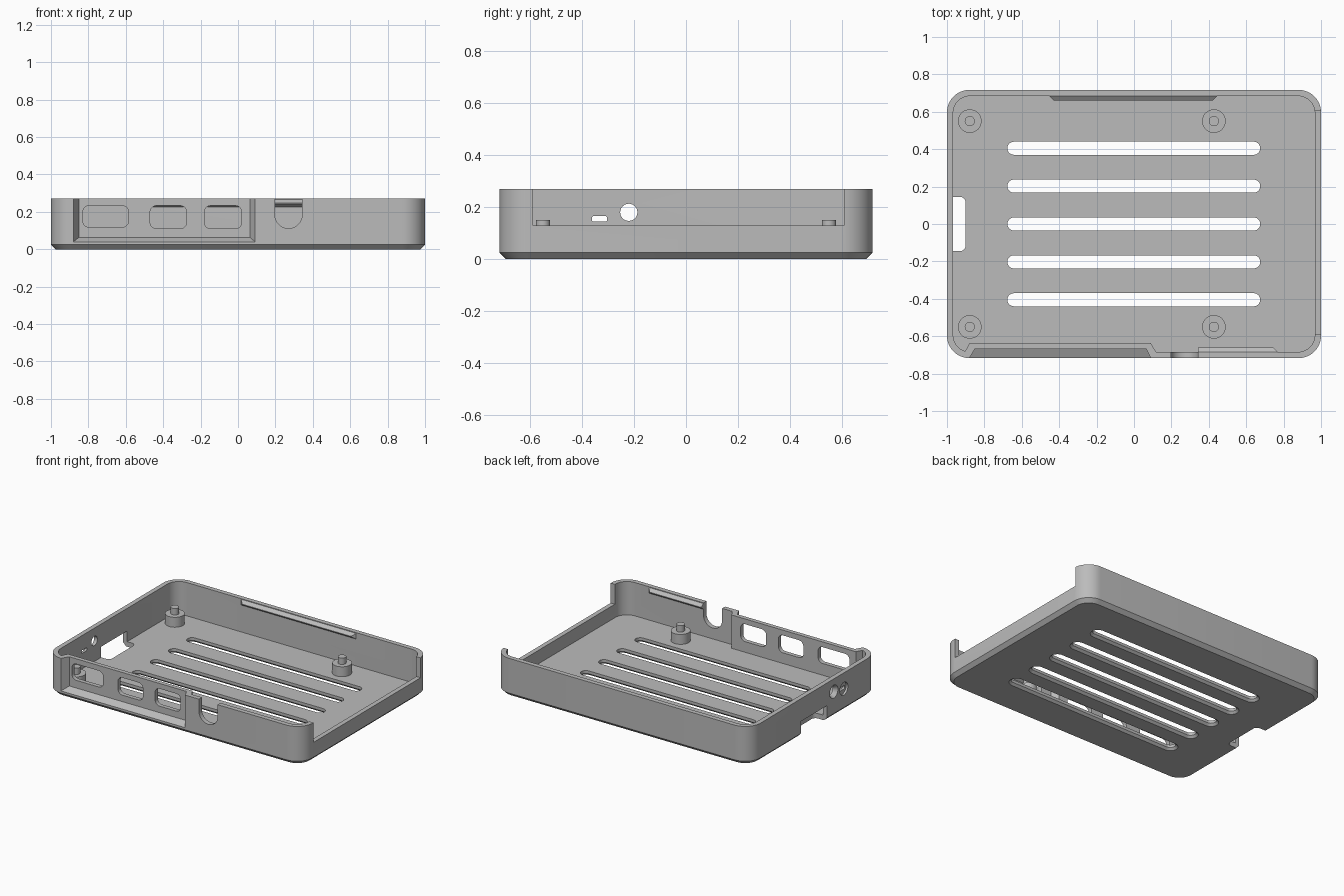
import bpy, bmesh
from math import sin, cos, pi, radians

cube = bpy.data.objects.get("Cube")
if cube:
    bpy.data.objects.remove(cube, do_unlink=True)

grey = bpy.data.materials.new("plain grey")
grey.use_nodes = True
grey.diffuse_color = (0.5, 0.5, 0.5, 1)
grey.node_tree.nodes["Principled BSDF"].inputs["Base Color"].default_value = (0.5, 0.5, 0.5, 1)

HX, HY, TOP, FLOOR = 1.0, 0.717, 0.27, 0.035
WALL, CHAMFER = 0.033, 0.025


def rounded(u0, u1, v0, v1, r, seg=10):
    """Outline of a rectangle with round corners."""
    r = min(r, (u1 - u0) / 2 - 1e-4, (v1 - v0) / 2 - 1e-4)
    corners = [(u1 - r, v1 - r), (u0 + r, v1 - r), (u0 + r, v0 + r), (u1 - r, v0 + r)]
    return [(cu + r * cos(pi / 2 * (k + i / seg)), cv + r * sin(pi / 2 * (k + i / seg)))
            for k, (cu, cv) in enumerate(corners) for i in range(seg + 1)]


def rect(u0, u1, v0, v1):
    return [(u0, v0), (u1, v0), (u1, v1), (u0, v1)]


def circle(u, v, r, n=40):
    return [(u + r * cos(2 * pi * i / n), v + r * sin(2 * pi * i / n)) for i in range(n)]


def loft(name, axis, *sections):
    """Capped solid through (position, outline) sections along an axis."""
    place = {"x": lambda t, u, v: (t, u, v),
             "y": lambda t, u, v: (u, t, v),
             "z": lambda t, u, v: (u, v, t)}[axis]
    bm = bmesh.new()
    rings = [[bm.verts.new(place(t, u, v)) for u, v in pts] for t, pts in sections]
    n = len(rings[0])
    for a, b in zip(rings, rings[1:]):
        for i in range(n):
            j = (i + 1) % n
            bm.faces.new((a[i], a[j], b[j], b[i]))
    bm.faces.new(rings[0])
    bm.faces.new(rings[-1])
    bmesh.ops.recalc_face_normals(bm, faces=bm.faces)
    mesh = bpy.data.meshes.new(name)
    bm.to_mesh(mesh)
    bm.free()
    mesh.materials.append(grey)
    obj = bpy.data.objects.new(name, mesh)
    bpy.context.collection.objects.link(obj)
    return obj


def prism(axis, a, b, pts):
    return loft("cutter", axis, (a, pts), (b, pts))


def cut(target, *cutters):
    """Subtract each cutter, then remove it."""
    for cutter in cutters:
        cutter.hide_render = True
        mod = target.modifiers.new("cut", "BOOLEAN")
        mod.operation, mod.solver, mod.object = "DIFFERENCE", "EXACT", cutter
        bpy.context.view_layer.objects.active = target
        bpy.ops.object.modifier_apply(modifier=mod.name)
        bpy.data.objects.remove(cutter, do_unlink=True)


def smooth(obj):
    bpy.ops.object.select_all(action="DESELECT")
    obj.select_set(True)
    bpy.context.view_layer.objects.active = obj
    bpy.ops.object.shade_smooth_by_angle(angle=radians(30))


def shell(d, r):
    return rounded(-HX + d, HX - d, -HY + d, HY - d, r)


def ridge(side, x0, x1):
    """Snap ridge with sloping sides along a long wall."""
    base, tip = HY - 0.007, HY - 0.057
    return loft("ridge", "y",
                (side * base, rect(x0 - 0.05, x1 + 0.05, 0.205, 0.285)),
                (side * tip, rect(x0, x1, 0.243, 0.247)))


# Tray with chamfered foot
tray = loft("case_tray", "z",
            (0, shell(CHAMFER, 0.095)), (CHAMFER, shell(0, 0.12)), (TOP, shell(0, 0.12)))

# Cavity, leaving the inward step of the port wall and the snap ridges
cavity = prism("z", FLOOR, 0.4, shell(WALL, 0.09))
step = [(-0.915, -0.705), (-0.88, -0.637), (0.09, -0.637), (0.13, -0.705)]
cut(cavity, prism("z", -1, 1, step), ridge(1, -0.43, 0.42), ridge(-1, 0.27, 0.745))
cut(tray, cavity)

# Recess in front of the ports, with sloping sides
cut(tray, loft("recess", "y", (-0.767, rect(-0.91, 0.115, 0.016, 0.5)),
               (-0.667, rect(-0.85, 0.065, 0.064, 0.5))))

# Three ports and the round open-topped notch
for x0, x1, z0 in ((-0.83, -0.585, 0.118), (-0.47, -0.275, 0.11), (-0.18, 0.02, 0.11)):
    cut(tray, prism("y", -0.8, -0.6, rounded(x0, x1, z0, 0.233, 0.035)))
cut(tray, prism("y", -0.8, -0.645, rounded(0.197, 0.343, 0.112, 0.5, 0.073)))

# Low opening on the +x side
cut(tray, prism("x", 0.95, 1.1, rect(-0.588, 0.607, 0.13, 0.5)))

# Card notch through wall and floor on the -x side
cut(tray, prism("z", -0.1, 0.11, rounded(-1.1, -0.9, -0.145, 0.145, 0.03)))

# Countersunk light hole and small button slot
cut(tray,
    prism("x", -1.1, -0.9, circle(-0.22, 0.18, 0.033)),
    loft("sink", "x", (-1.02, circle(-0.22, 0.18, 0.058)), (-0.98, circle(-0.22, 0.18, 0.033))),
    prism("x", -1.1, -0.9, rounded(-0.362, -0.303, 0.144, 0.166, 0.008)),
    prism("x", -1.1, -0.985, circle(-0.332, 0.158, 0.045)))

# Vent slots, flared underneath
for i in range(-2, 3):
    y = 0.2025 * i

    def slot(r):
        return rounded(-0.642 - r, 0.64 + r, y - r, y + r, r)

    cut(tray, loft("slot", "z", (-0.01, slot(0.06)), (0.015, slot(0.035)), (0.1, slot(0.035))))
smooth(tray)

# Standoffs with locating pins
for x, side_x in ((-0.878, "right"), (0.427, "left")):
    for y, side_y in ((0.55, "back"), (-0.55, "front")):
        smooth(loft(f"standoff_{side_y}_{side_x}", "z",
                    (0.03, circle(x, y, 0.063)), (0.105, circle(x, y, 0.063)),
                    (0.105, circle(x, y, 0.027)), (0.15, circle(x, y, 0.027))))
